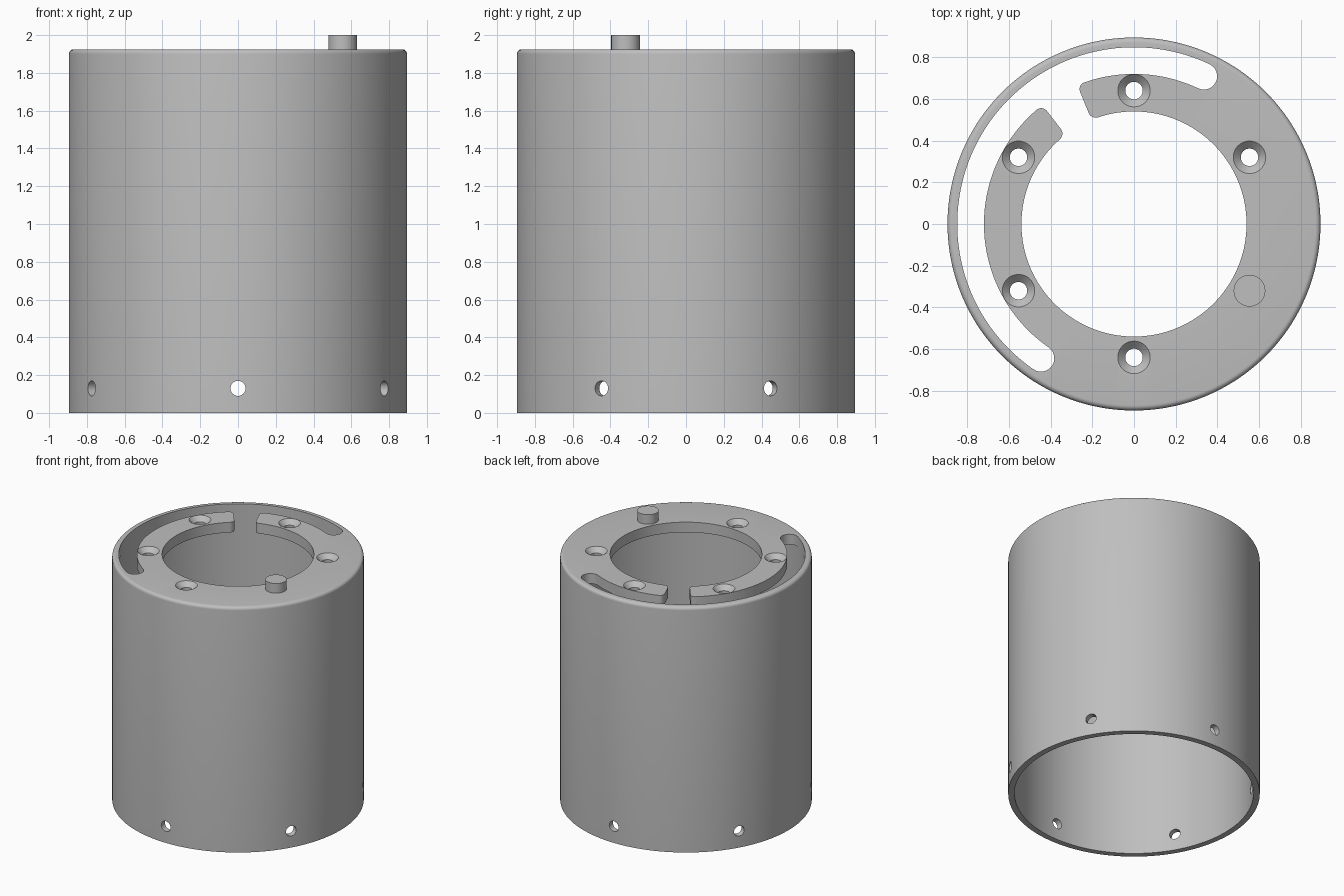
import bpy, bmesh
from math import sin, cos, pi, radians
from mathutils import Matrix

cube = bpy.data.objects.get("Cube")
if cube:
    bpy.data.objects.remove(cube)

R_OUT, R_IN, R_HOLE = 0.895, 0.85, 0.54
TOP, PLATE = 1.925, 0.08
R_BOLT, EDGE = 0.64, 0.025

grey = bpy.data.materials.new("grey")
grey.use_nodes = True
grey.diffuse_color = (0.52, 0.52, 0.52, 1)
grey.node_tree.nodes["Principled BSDF"].inputs["Base Color"].default_value = (0.52, 0.52, 0.52, 1)


def revolve(bm, profile, segs, matrix=Matrix(), closed=False):
    """Lathe (radius, z) points about z; open profiles are capped."""
    rings = [[bm.verts.new(matrix @ Matrix.Rotation(2 * pi * i / segs, 4, 'Z')
                           @ Matrix.Translation((r, 0, z)).translation)
              for i in range(segs)] for r, z in profile]
    pairs = list(zip(rings, rings[1:]))
    if closed:
        pairs.append((rings[-1], rings[0]))
    else:
        bm.faces.new(rings[0])
        bm.faces.new(rings[-1])
    for a, b in pairs:
        for i in range(segs):
            j = (i + 1) % segs
            bm.faces.new((a[i], a[j], b[j], b[i]))


def prism(bm, outline, z0, z1):
    face = bm.faces.new([bm.verts.new((x, y, z0)) for x, y in outline])
    new = bmesh.ops.extrude_face_region(bm, geom=[face])["geom"]
    bmesh.ops.translate(bm, vec=(0, 0, z1 - z0),
                        verts=[v for v in new if isinstance(v, bmesh.types.BMVert)])


def finish(bm, name):
    bmesh.ops.recalc_face_normals(bm, faces=bm.faces)
    mesh = bpy.data.meshes.new(name)
    bm.to_mesh(mesh)
    bm.free()
    mesh.materials.append(grey)
    ob = bpy.data.objects.new(name, mesh)
    bpy.context.collection.objects.link(ob)
    return ob


def polar(r, a):
    return (r * cos(a), r * sin(a))


def arc(r, a0, a1, n):
    return [polar(r, a0 + (a1 - a0) * i / n) for i in range(n + 1)]


# Tube with rounded top rim and an inward flange
bm = bmesh.new()
rim = [(R_OUT - EDGE + EDGE * cos(t * pi / 12), TOP - EDGE + EDGE * sin(t * pi / 12))
       for t in range(7)]
revolve(bm, [(R_IN, 0), (R_OUT, 0)] + rim +
        [(R_HOLE, TOP), (R_HOLE, TOP - PLATE), (R_IN, TOP - PLATE)], 180, closed=True)
body = finish(bm, "tube_body")

# Curved slot joined to the centre hole by a gap with rounded corners,
# drawn as one half and mirrored about the gap's axis
MID, HALF, GAP = radians(150), radians(85.3), radians(119.9)
R1, R2, FIL = 0.72, 0.848, 0.035
rc, cap = (R1 + R2) / 2, (R2 - R1) / 2


def slot_cap(a, side):
    cx, cy = polar(rc, a)
    return [(cx + cap * cos(a + side * t * pi / 12), cy + cap * sin(a + side * t * pi / 12))
            for t in range(1, 12)]


def tab_end(side):
    """Flange end from its outer corner to its inner corner."""
    edge = GAP + side * radians(7.7)
    pts = []
    for centre, start in ((R1 - FIL, 0), (R_HOLE + FIL, 6)):
        for t in range(7):
            q = (start + t) * pi / 12
            r = centre + FIL * cos(q)
            pts.append(polar(r, edge + side * FIL * (1 - sin(q)) / r))
    return pts + [polar(R_HOLE - 0.03, edge + side * FIL / R_HOLE)]


fil_a = radians(7.7) + FIL / R1
outline = arc(R2, MID - HALF, MID + HALF, 90) + slot_cap(MID + HALF, 1)
outline += arc(R1, MID + HALF, GAP + fil_a, 60)[:-1] + tab_end(1)
outline += tab_end(-1)[::-1]
outline += arc(R1, GAP - fil_a, MID - HALF, 30)[1:] + slot_cap(MID - HALF, -1)[::-1]

bm = bmesh.new()
prism(bm, outline, TOP - PLATE - 0.03, TOP + 0.05)

# Countersunk bolt holes in the flange
for k in range(5):
    x, y = polar(R_BOLT, radians(30 + 60 * k))
    revolve(bm, [(0.042, TOP - 0.15), (0.042, TOP - 0.036), (0.078, TOP), (0.078, TOP + 0.05)],
            40, Matrix.Translation((x, y, 0)))

# Radial screw holes near the bottom
for k in range(6):
    turn = Matrix.Rotation(radians(30 + 60 * k), 4, 'Z')
    revolve(bm, [(0.04, 0.75), (0.04, 1.0)], 32,
            Matrix.Translation((0, 0, 0.13)) @ turn @ Matrix.Rotation(pi / 2, 4, 'Y'))
cutter = finish(bm, "hole_cutter")
cutter.hide_render = True

cut = body.modifiers.new("holes", 'BOOLEAN')
cut.operation, cut.solver, cut.object = 'DIFFERENCE', 'EXACT', cutter
bpy.context.view_layer.objects.active = body
bpy.ops.object.modifier_apply(modifier=cut.name)
bpy.data.objects.remove(cutter)

# Locating peg on the flange
bm = bmesh.new()
px, py = polar(R_BOLT, radians(-30))
revolve(bm, [(0.076, TOP - 0.02), (0.076, 2.0)], 48, Matrix.Translation((px, py, 0)))
peg = finish(bm, "locating_peg")

for ob in (body, peg):
    bpy.ops.object.select_all(action='DESELECT')
    ob.select_set(True)
    bpy.context.view_layer.objects.active = ob
    bpy.ops.object.shade_smooth_by_angle(angle=radians(30))
